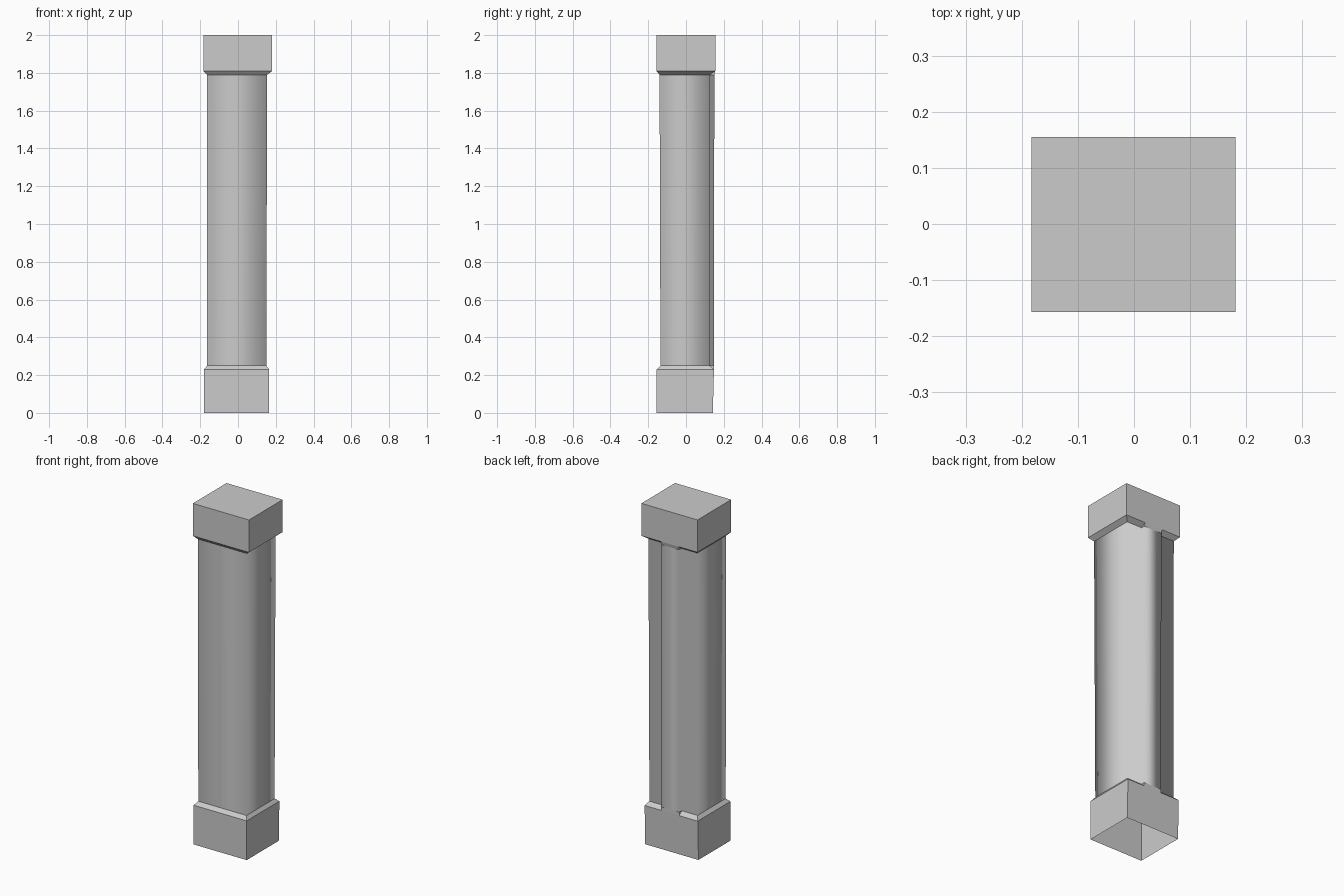
import bpy, bmesh

if "Cube" in bpy.data.objects:
    bpy.data.objects.remove(bpy.data.objects["Cube"])

RIB = (0.055, -0.06)  # x range of the raised rib on the back


def section(x0, x1, y0, yb, yr, z):
    """Rectangular outline with a raised rib on the back (counter-clockwise)."""
    a, b = RIB
    return [(x, y, z) for x, y in (
        (x0, y0), (x1, y0), (x1, yb), (a, yb), (a, yr), (b, yr), (b, yb), (x0, yb))]


def loft(name, sections, smooth=False, cap_top=False):
    """Skin a stack of outlines into an open shell."""
    bm = bmesh.new()
    rings = [[bm.verts.new(p) for p in s] for s in sections]
    for lo, hi in zip(rings, rings[1:]):
        for i in range(len(lo)):
            j = (i + 1) % len(lo)
            bm.faces.new((lo[i], lo[j], hi[j], hi[i]))
    if cap_top:
        bm.faces.new(rings[-1])
    # where rib and back are flush the outline points coincide
    bmesh.ops.remove_doubles(bm, verts=bm.verts, dist=1e-5)
    for f in bm.faces:
        f.smooth = smooth
    mesh = bpy.data.meshes.new(name)
    bm.to_mesh(mesh)
    bm.free()
    obj = bpy.data.objects.new(name, mesh)
    bpy.context.collection.objects.link(obj)
    return obj


# Outlines from the ground up: left, right, front, back, rib, height
foot = section(-0.18, 0.165, -0.155, 0.142, 0.142, 0.0)
base_top = section(-0.18, 0.165, -0.155, 0.148, 0.148, 0.23)
shaft_low = section(-0.163, 0.15, -0.135, 0.125, 0.148, 0.25)
shaft_high = section(-0.163, 0.154, -0.14, 0.128, 0.15, 1.79)
cap_low = section(-0.183, 0.181, -0.157, 0.155, 0.155, 1.81)
cap_high = section(-0.183, 0.181, -0.157, 0.155, 0.155, 2.0)

# Base block, open underneath, with bevelled shoulder
loft("base_block", [foot, base_top, shaft_low])
# Shaft, smooth shaded around its corners
loft("shaft", [shaft_low, shaft_high], smooth=True)
# Capital block with bevelled underside and closed top
loft("capital_block", [shaft_high, cap_low, cap_high], cap_top=True)
